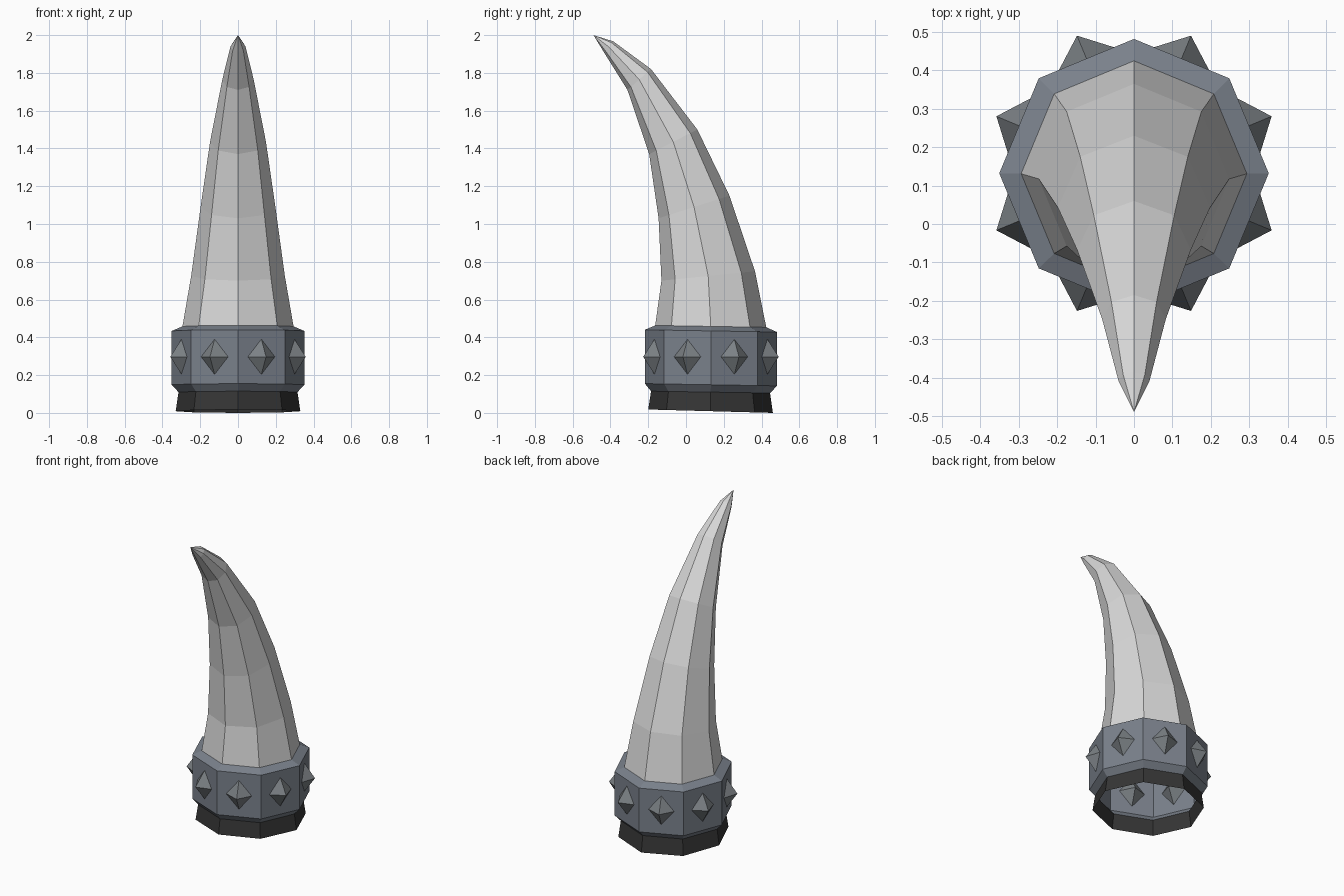
import bpy, bmesh, math
from mathutils import Vector, Matrix

if "Cube" in bpy.data.objects:
    bpy.data.objects.remove(bpy.data.objects["Cube"])

SIDES = 8


def material(name, rgb):
    m = bpy.data.materials.new(name)
    m.diffuse_color = (*rgb, 1)
    m.use_nodes = True
    m.node_tree.nodes["Principled BSDF"].inputs["Base Color"].default_value = m.diffuse_color
    return m


def finish(name, bm, mat):
    me = bpy.data.meshes.new(name)
    bmesh.ops.recalc_face_normals(bm, faces=bm.faces)
    bm.to_mesh(me)
    bm.free()
    me.materials.append(mat)
    ob = bpy.data.objects.new(name, me)
    bpy.context.collection.objects.link(ob)


def loft(rings, tip=None):
    """Octagonal tube; each ring is (front y, front z, back y, back z, x radius)."""
    bm = bmesh.new()
    loops = []
    for yf, zf, yb, zb, r in rings:
        c = Vector((0, (yf + yb) / 2, (zf + zb) / 2))
        v = Vector((0, (yb - yf) / 2, (zb - zf) / 2))
        angles = [math.tau * i / SIDES for i in range(SIDES)]
        loops.append([bm.verts.new(c + v * math.sin(a) + Vector((r * math.cos(a), 0, 0)))
                      for a in angles])
    for a, b in zip(loops, loops[1:]):
        for i in range(SIDES):
            j = (i + 1) % SIDES
            bm.faces.new((a[i], a[j], b[j], b[i]))
    if tip:
        t = bm.verts.new(tip)
        for i in range(SIDES):
            bm.faces.new((loops[-1][i], loops[-1][(i + 1) % SIDES], t))
    return bm


bone = material("pale bone", (0.69, 0.69, 0.69))
steel = material("blue grey metal", (0.195, 0.22, 0.26))
stud_mat = material("stud metal", (0.20, 0.22, 0.235))
black = material("black leather", (0.036, 0.036, 0.036))

# Shared seam rings, slightly tilted
seam_low = (-0.185, 0.115, 0.445, 0.105, 0.315)
seam_high = (-0.163, 0.463, 0.425, 0.453, 0.294)

# Dark open foot
finish("base_band", loft([(-0.2, 0.018, 0.46, 0.0, 0.33), seam_low]), black)

# Metal collar
finish("collar", loft([seam_low,
                       (-0.218, 0.155, 0.482, 0.143, 0.351),
                       (-0.218, 0.44, 0.482, 0.428, 0.351),
                       seam_high]), steel)

# Curved horn
finish("horn", loft([seam_high,
                     (-0.13, 0.70, 0.365, 0.75, 0.248),
                     (-0.145, 1.03, 0.23, 1.15, 0.198),
                     (-0.195, 1.37, 0.06, 1.50, 0.148),
                     (-0.31, 1.71, -0.185, 1.82, 0.083),
                     (-0.435, 1.91, -0.385, 1.967, 0.04)],
                    tip=(0, -0.49, 2.0)), bone)

# Octahedral studs, one in the middle of each collar face
bm = bmesh.new()
for k in range(SIDES):
    turn = Matrix.Rotation(math.tau * (k + 0.5) / SIDES, 3, 'Z')
    centre = Vector((0, 0.132, 0.297))

    def vert(x, y, z):
        return bm.verts.new(turn @ Vector((x, y, z)) + centre)

    rim = [vert(0.323, 0.078, 0), vert(0.323, 0, 0.094),
           vert(0.323, -0.078, 0), vert(0.323, 0, -0.094)]
    for x in (0.388, 0.258):
        apex = vert(x, 0, 0)
        for i in range(4):
            bm.faces.new((rim[i], rim[(i + 1) % 4], apex))
finish("collar_studs", bm, stud_mat)
